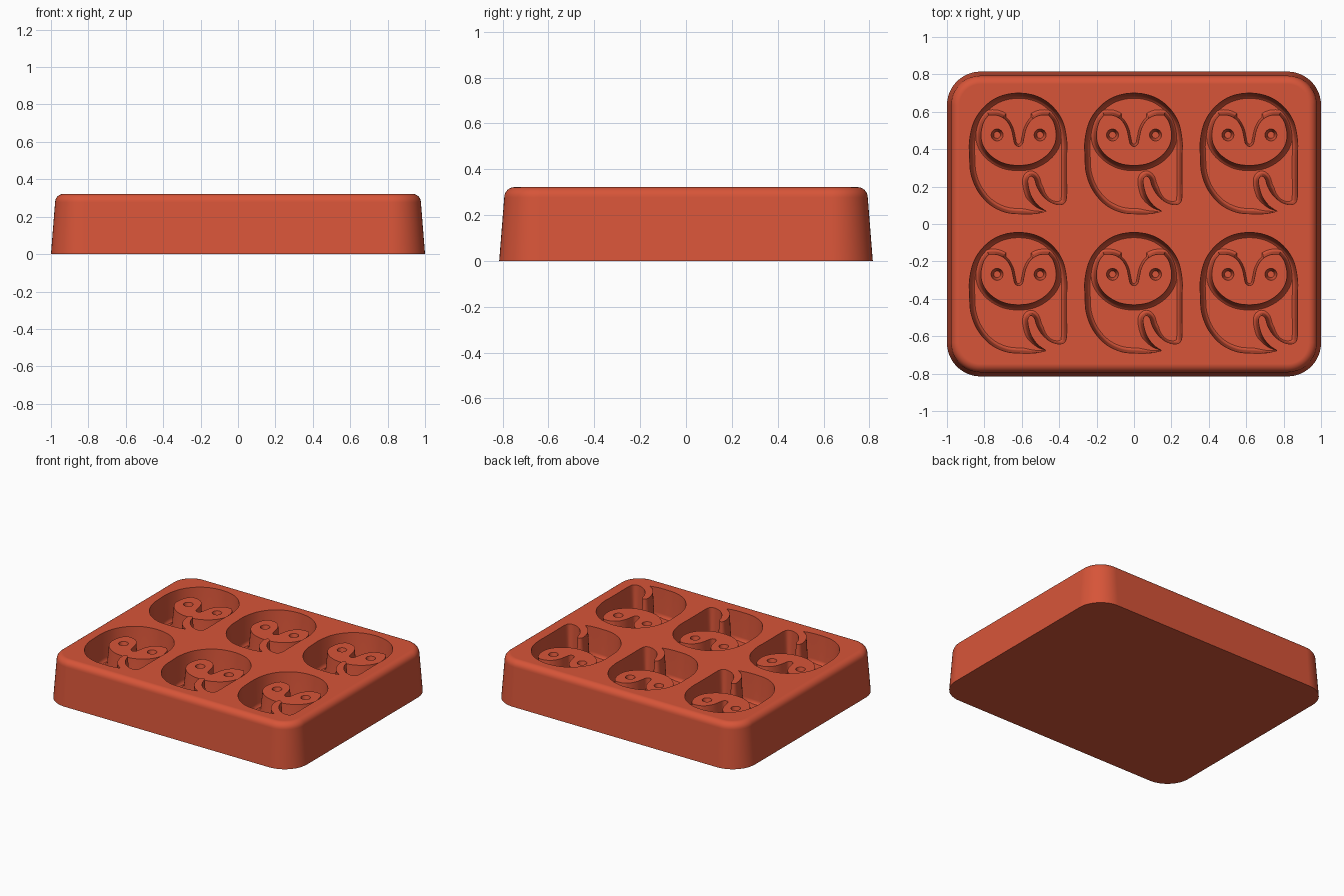
import bpy, bmesh, math
from mathutils import Vector

cube = bpy.data.objects.get("Cube")
if cube:
    bpy.data.objects.remove(cube)

TOP, FLOOR, FACE_TOP = 0.322, 0.12, 0.275
COLUMNS, ROWS = (-0.617, 0, 0.617), (0, -0.745)

clay = bpy.data.materials.new("terracotta_red")
clay.use_nodes = True
clay.diffuse_color = (0.68, 0.09, 0.04, 1)
clay.node_tree.nodes["Principled BSDF"].inputs["Base Color"].default_value = clay.diffuse_color


def spline(points, steps=5):
    """Smooth open curve through the points, last point left out."""
    p = [Vector(q) for q in points]
    p = [2 * p[0] - p[1]] + p + [2 * p[-1] - p[-2]]
    out = []
    for a, b, c, d in zip(p, p[1:], p[2:], p[3:]):
        for i in range(steps):
            t = i / steps
            out.append(0.5 * (2 * b + (c - a) * t + (2 * a - 5 * b + 4 * c - d) * t ** 2
                              + (3 * b - a - 3 * c + d) * t ** 3))
    return out


def offset(ring, amount, weight=lambda p: 1):
    """Move a counter-clockwise ring inward (or outward if negative)."""
    out = []
    for i, p in enumerate(ring):
        a = (p - ring[i - 1]).normalized()
        b = (ring[(i + 1) % len(ring)] - p).normalized()
        n = Vector((-a.y - b.y, a.x + b.x)).normalized()
        out.append(p + n * amount * weight(p))
    return out


def loft(bm, layers):
    """Closed solid through (ring, height) layers."""
    rings = [[bm.verts.new((p.x, p.y, z)) for p in ring] for ring, z in layers]
    for low, high in zip(rings, rings[1:]):
        for i in range(len(low)):
            bm.faces.new((low[i - 1], low[i], high[i], high[i - 1]))
    bm.faces.new(rings[0][::-1])
    bm.faces.new(rings[-1])


def finish(bm, name):
    bmesh.ops.recalc_face_normals(bm, faces=bm.faces)
    mesh = bpy.data.meshes.new(name)
    bm.to_mesh(mesh)
    bm.free()
    mesh.materials.append(clay)
    obj = bpy.data.objects.new(name, mesh)
    bpy.context.collection.objects.link(obj)
    return obj


def activate(obj):
    bpy.ops.object.select_all(action="DESELECT")
    obj.select_set(True)
    bpy.context.view_layer.objects.active = obj


def carve(obj, cutter):
    cutter.hide_render = True
    mod = obj.modifiers.new("carve", "BOOLEAN")
    mod.operation, mod.solver, mod.object = "DIFFERENCE", "EXACT", cutter
    activate(obj)
    bpy.ops.object.modifier_apply(modifier=mod.name)
    bpy.data.objects.remove(cutter)
    bpy.ops.object.shade_smooth_by_angle(angle=math.radians(35))
    obj.modifiers.new("even_shading", "WEIGHTED_NORMAL").keep_sharp = True


def rounded_rectangle(hx, hy, r, steps=12):
    ring = []
    for k, (sx, sy) in enumerate(((1, 1), (-1, 1), (-1, -1), (1, -1))):
        for i in range(steps + 1):
            a = math.pi / 2 * (k + i / steps)
            ring.append(Vector((sx * (hx - r) + r * math.cos(a), sy * (hy - r) + r * math.sin(a))))
    return ring


# Tray block with sloping sides and a rounded upper edge
BEVEL = 0.045
layers = [(rounded_rectangle(1, 0.815, 0.18), 0)]
for i in range(7):
    a = math.pi / 2 * i / 6
    s = 0.022 + BEVEL * (1 - math.cos(a))
    layers.append((rounded_rectangle(1 - s, 0.815 - s, 0.18 - s),
                   TOP - BEVEL + BEVEL * math.sin(a)))
bm = bmesh.new()
loft(bm, layers)
tray = finish(bm, "mold_tray")

# Bird-shaped cavity outline: tail tip, curled wing ridge, right side, head, left side, belly
tip = Vector((0.148, 0.068))
cavity = spline([
    tip, (0.105, 0.098), (0.07, 0.145), (0.052, 0.2), (0.05, 0.24), (0.066, 0.256),
    (0.085, 0.24), (0.098, 0.2), (0.125, 0.155), (0.165, 0.12), (0.21, 0.104),
    (0.245, 0.112), (0.257, 0.15), (0.257, 0.25), (0.257, 0.36), (0.257, 0.45),
    (0.235, 0.55), (0.18, 0.63), (0.1, 0.682), (0, 0.7), (-0.1, 0.682), (-0.18, 0.63),
    (-0.237, 0.55), (-0.262, 0.45), (-0.262, 0.36), (-0.255, 0.27), (-0.22, 0.18),
    (-0.155, 0.105), (-0.07, 0.063), (0.02, 0.054), (0.09, 0.056), tip])


def near_tip(p):
    return min(1, (p - tip).length / 0.12)


# Draft and fillet shared by cavity walls and face walls: (offset, height)
FOOT = ((0.028, FLOOR), (0.018, FLOOR + 0.008), (0.012, FLOOR + 0.025))
bm = bmesh.new()
for cx in COLUMNS:
    for cy in ROWS:
        shift = Vector((cx, cy))
        steps = FOOT + ((0, TOP), (0, TOP + 0.04))
        loft(bm, [([p + shift for p in offset(cavity, d, near_tip)], z) for d, z in steps])
carve(tray, finish(bm, "cavity_cutter"))

# Raised face: round cheeks below, brows dipping into a beak notch above
cheek = [(0, 0.313), (0.08, 0.325), (0.148, 0.365), (0.19, 0.42), (0.201, 0.48),
         (0.187, 0.545), (0.16, 0.583)]
brow = [(0.16, 0.583), (0.11, 0.58), (0.067, 0.555), (0.04, 0.51), (0.028, 0.46),
        (0.02, 0.428), (0, 0.415)]


def mirrored(points):
    return [(-x, y) for x, y in reversed(points)]


face = spline(mirrored(cheek) + cheek[1:]) + spline(brow + mirrored(brow)[1:])


def near_beak(p):
    return 0.4 if abs(p.x) < 0.08 and p.y > 0.4 else 1


bm = bmesh.new()
foot = ((0.028, FLOOR - 0.01),) + FOOT + ((0, FACE_TOP),)
loft(bm, [(offset(face, -d, near_beak), z) for d, z in foot])
relief = finish(bm, "face_relief")

# Eye dimples
bm = bmesh.new()
for side in (-1, 1):
    eye = [Vector((side * 0.115 + math.cos(a) * 0.032, 0.476 + math.sin(a) * 0.032))
           for a in (math.tau * i / 24 for i in range(24))]
    loft(bm, [(offset(eye, 0.014), FACE_TOP - 0.06), (eye, FACE_TOP), (eye, FACE_TOP + 0.03)])
carve(relief, finish(bm, "eye_cutter"))

# One face in every cavity
for cx in COLUMNS:
    for cy in ROWS:
        part = relief
        if (cx, cy) != (COLUMNS[0], ROWS[0]):
            part = relief.copy()
            bpy.context.collection.objects.link(part)
        part.location = (cx, cy, 0)
